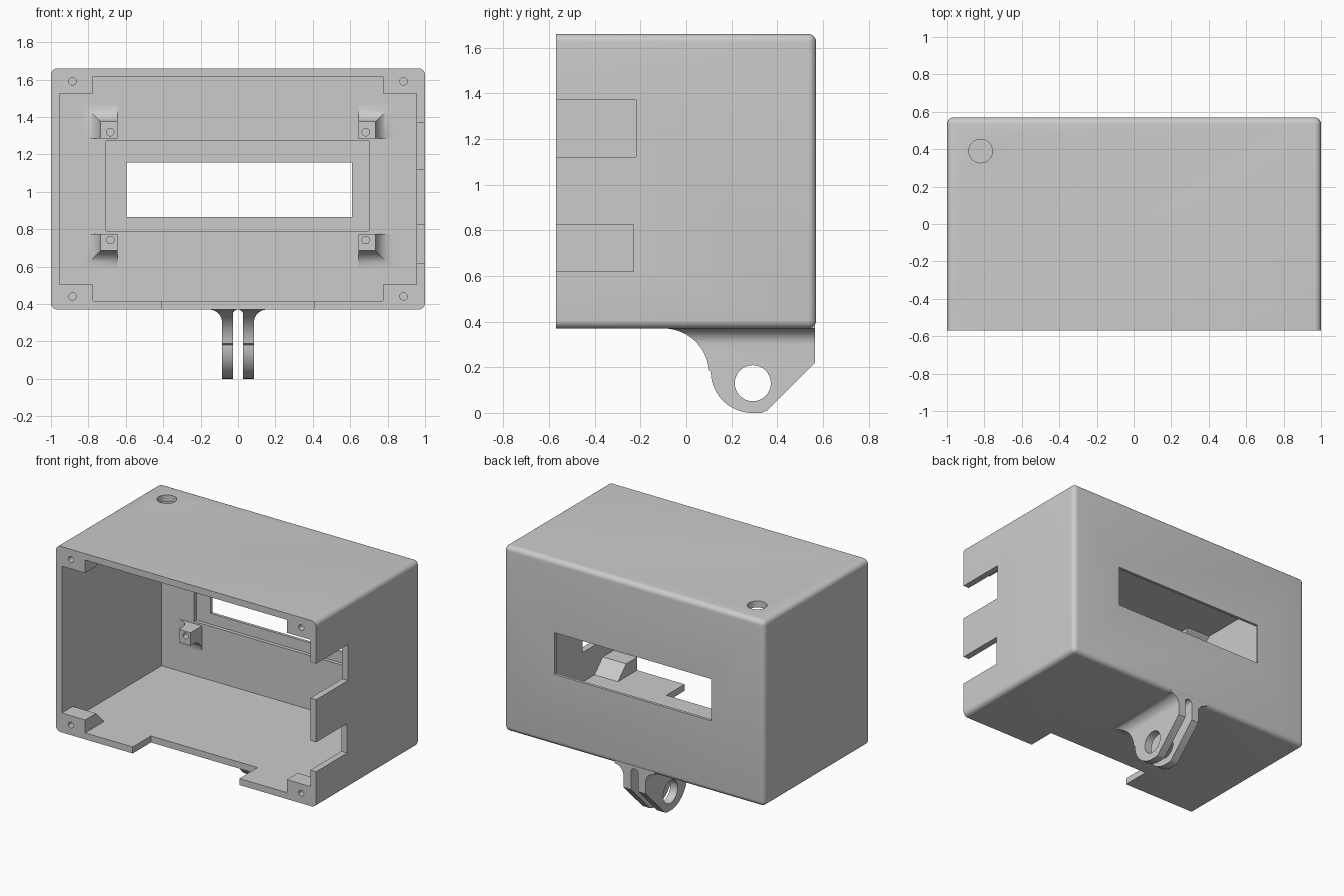
import bpy, bmesh
from math import sin, cos, pi, radians

if "Cube" in bpy.data.objects:
    bpy.data.objects.remove(bpy.data.objects["Cube"], do_unlink=True)

mat = bpy.data.materials.new("plain_grey")
mat.use_nodes = True
GREY = (0.6, 0.6, 0.6, 1)
mat.diffuse_color = GREY
mat.node_tree.nodes["Principled BSDF"].inputs["Base Color"].default_value = GREY


def finish(name, bm):
    bmesh.ops.recalc_face_normals(bm, faces=bm.faces)
    mesh = bpy.data.meshes.new(name)
    bm.to_mesh(mesh)
    bm.free()
    mesh.materials.append(mat)
    ob = bpy.data.objects.new(name, mesh)
    bpy.context.collection.objects.link(ob)
    return ob


def loft(name, rings):
    """Closed solid through matching rings of points."""
    bm = bmesh.new()
    loops = [[bm.verts.new(p) for p in ring] for ring in rings]
    n = len(loops[0])
    for a, b in zip(loops, loops[1:]):
        for i in range(n):
            j = (i + 1) % n
            bm.faces.new((a[i], a[j], b[j], b[i]))
    bm.faces.new(loops[0])
    bm.faces.new(loops[-1])
    return finish(name, bm)


def box(name, x0, x1, y0, y1, z0, z1):
    return loft(name, [[(x0, y, z0), (x1, y, z0), (x1, y, z1), (x0, y, z1)] for y in (y0, y1)])


def arc(cx, cy, r, start, end, n=16):
    return [(cx + r * cos(radians(start + (end - start) * i / n)),
             cy + r * sin(radians(start + (end - start) * i / n))) for i in range(n + 1)]


def rod(name, axis, u, v, r, a, b):
    """Cylinder along an axis; u, v are the two other coordinates in order."""
    ring = arc(u, v, r, 0, 360, 32)[:-1]
    place = {"x": lambda p, t: (t, p[0], p[1]),
             "y": lambda p, t: (p[0], t, p[1]),
             "z": lambda p, t: (p[0], p[1], t)}[axis]
    return loft(name, [[place(p, t) for p in ring] for t in (a, b)])


def boolean(ob, tool, operation="DIFFERENCE"):
    mod = ob.modifiers.new("cut", "BOOLEAN")
    mod.operation, mod.object, mod.solver = operation, tool, "EXACT"
    bpy.context.view_layer.objects.active = ob
    bpy.ops.object.modifier_apply(modifier=mod.name)
    bpy.data.objects.remove(tool, do_unlink=True)


def smooth(ob):
    bpy.ops.object.select_all(action="DESELECT")
    ob.select_set(True)
    bpy.context.view_layer.objects.active = ob
    bpy.ops.object.shade_smooth_by_angle(angle=radians(30))


FRONT, BACK, BOTTOM, TOP = -0.57, 0.57, 0.37, 1.66
WALL = 0.045
INNER_BACK = BACK - WALL

# Housing: rounded on every edge except the open front rim
housing = box("housing", -1, 1, FRONT, BACK, BOTTOM, TOP)
bm = bmesh.new()
bm.from_mesh(housing.data)
edges = [e for e in bm.edges if max(v.co.y for v in e.verts) > 0]
bmesh.ops.bevel(bm, geom=edges, offset=0.035, segments=6, profile=0.5, affect="EDGES")
bm.to_mesh(housing.data)
bm.free()

# Cavity, window with inner recess, cable notches, button hole
cuts = [
    box("cavity", WALL - 1, 1 - WALL, -1, INNER_BACK, BOTTOM + WALL, TOP - WALL),
    box("recess", -0.705, 0.70, 0.4, BACK - 0.02, 0.79, 1.27),
    box("window", -0.595, 0.61, 0.3, 1, 0.865, 1.155),
    box("upper_notch", 0.9, 1.1, -1, -0.22, 1.12, 1.37),
    box("lower_notch", 0.9, 1.1, -1, -0.23, 0.62, 0.825),
    box("floor_notch", -0.41, 0.41, -1, -0.37, 0.3, 0.45),
    rod("button_hole", "z", -0.82, 0.39, 0.063, 1.5, 1.8),
]
for cut in cuts:
    boolean(housing, cut)
smooth(housing)

for side, sx in (("left", 1), ("right", -1)):
    for level, sz in (("upper", 1), ("lower", -1)):
        # Screw boss in the front corner, with a sloped underside
        wall_z = TOP - WALL if sz > 0 else BOTTOM + WALL
        low = wall_z - sz * 0.09
        side_profile = [(FRONT, wall_z), (FRONT, low), (FRONT + 0.12, low), (FRONT + 0.21, wall_z)]
        boss = loft(f"{level}_{side}_screw_boss",
                    [[(sx * x, y, z) for y, z in side_profile] for x in (0.775, 1 - WALL)])
        boolean(boss, rod("screw_hole", "y", sx * 0.885, wall_z - sz * 0.025, 0.02, -0.7, FRONT + 0.1))
        smooth(boss)

        # Standoff on the back wall, flaring out on its two outer sides
        r = 0.09
        steps = [(0.40, 0)]
        for i in range(9):
            t = i / 8 * pi / 2
            steps.append((INNER_BACK - r + r * sin(t), r * (1 - cos(t))))
        rings = []
        for y, d in steps:
            x0, x1, z0, z1 = 0.645, 0.735 + d, 0.255, 0.345 + d
            rings.append([(sx * x, y, 1.03 + sz * z) for x, z in ((x0, z0), (x1, z0), (x1, z1), (x0, z1))])
        standoff = loft(f"{level}_{side}_standoff", rings)
        boolean(standoff, rod("pilot_hole", "y", sx * 0.683, 1.03 + sz * 0.288, 0.02, 0.3, 0.49))
        smooth(standoff)

# Mounting bracket: side outline crossed with a flared front outline
mount_top = BOTTOM + 0.03
outline = ([(-0.1, mount_top)] + arc(-0.1, 0.17, 0.2, 90, 5) + arc(0.29, 0.18, 0.18, 180, 270)
           + [(0.33, 0), (0.355, 0.01), (0.565, 0.22), (0.565, mount_top)])
bracket = loft("mounting_bracket", [[(x, y, z) for y, z in outline] for x in (-0.3, 0.3)])
half = [(0.085, -0.05)] + arc(0.155, 0.30, 0.07, 180, 90, 10) + [(0.155, 0.5)]
flare = half + [(-x, z) for x, z in reversed(half)]
boolean(bracket, loft("flare", [[(x, y, z) for x, z in flare] for y in (-0.5, 0.8)]), "INTERSECT")

# Slot between the two lugs and the pivot hole through them
slot = [(0.028, -0.1)] + arc(0, BOTTOM - 0.028, 0.028, 0, 180, 12) + [(-0.028, -0.1)]
boolean(bracket, loft("slot", [[(x, y, z) for x, z in slot] for y in (-0.6, 0.9)]))
boolean(bracket, rod("pivot_hole", "x", 0.293, 0.13, 0.079, -0.5, 0.5))
smooth(bracket)
